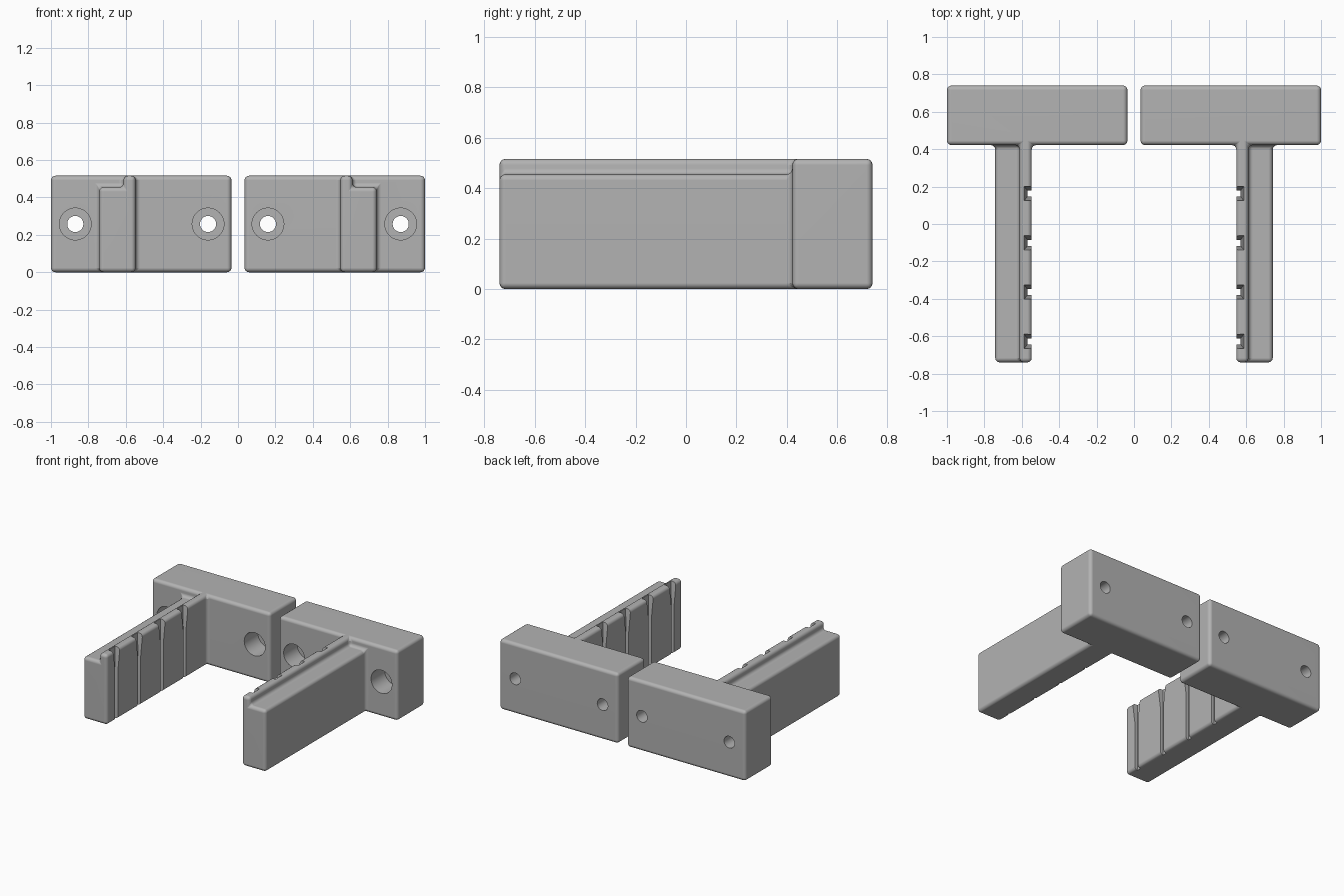
import bpy
import bmesh
from itertools import product
from math import pi
from mathutils import Matrix, Vector

cube = bpy.data.objects.get("Cube")
if cube:
    bpy.data.objects.remove(cube)

grey = bpy.data.materials.new("plain grey")
grey.use_nodes = True
colour = (0.45, 0.45, 0.45, 1)
grey.diffuse_color = colour
grey.node_tree.nodes["Principled BSDF"].inputs["Base Color"].default_value = colour


def make_object(name, bm):
    bmesh.ops.recalc_face_normals(bm, faces=bm.faces)
    mesh = bpy.data.meshes.new(name)
    bm.to_mesh(mesh)
    bm.free()
    mesh.materials.append(grey)
    obj = bpy.data.objects.new(name, mesh)
    bpy.context.collection.objects.link(obj)
    return obj


def cylinder_cutter(x, y0, y1, radius):
    bm = bmesh.new()
    place = Matrix.Translation((x, (y0 + y1) / 2, 0.258)) @ Matrix.Rotation(pi / 2, 4, "X")
    bmesh.ops.create_cone(bm, cap_ends=True, segments=48, radius1=radius,
                          radius2=radius, depth=y1 - y0, matrix=place)
    return make_object("hole_cutter", bm)


def notch_cutter(y):
    # Narrow vertical slot that widens into a funnel at the top
    bm = bmesh.new()
    rings = []
    for z, half, depth in ((-0.1, 0.016, 0.57), (0.36, 0.016, 0.57), (0.56, 0.0444, 0.592)):
        corners = ((0.5, -half), (depth, -half), (depth, half), (0.5, half))
        rings.append([bm.verts.new((x, y + dy, z)) for x, dy in corners])
    for low, high in zip(rings, rings[1:]):
        for i in range(4):
            j = (i + 1) % 4
            bm.faces.new((low[i], low[j], high[j], high[i]))
    bm.faces.new(rings[0])
    bm.faces.new(rings[-1])
    return make_object("notch_cutter", bm)


# Bracket body: plate, arm and raised lip as filled cells sharing one outer skin
xs = (0.035, 0.547, 0.612, 0.742, 1.0)
ys = (-0.74, 0.422, 0.74)
zs = (0, 0.455, 0.516)


def filled(cell):
    i, j, k = cell
    plate = j == 1 and 0 <= i <= 3 and 0 <= k <= 1
    arm = j == 0 and (i in (1, 2) and k == 0 or i == 1 and k == 1)
    return plate or arm


bm = bmesh.new()
for cell in product(range(4), range(2), range(2)):
    if not filled(cell):
        continue
    for axis, side in product(range(3), (0, 1)):
        neighbour = list(cell)
        neighbour[axis] += 2 * side - 1
        if filled(neighbour):
            continue
        u, v = (axis + 1) % 3, (axis + 2) % 3
        corners = []
        for a, b in ((0, 0), (1, 0), (1, 1), (0, 1)):
            index = list(cell)
            index[axis] += side
            index[u] += a
            index[v] += b
            corners.append(bm.verts.new(Vector((xs[index[0]], ys[index[1]], zs[index[2]]))))
        bm.faces.new(corners)
bmesh.ops.remove_doubles(bm, verts=bm.verts, dist=0.0001)
bmesh.ops.recalc_face_normals(bm, faces=bm.faces)
bmesh.ops.dissolve_limit(bm, angle_limit=0.02, verts=bm.verts, edges=bm.edges)
brackets = make_object("bracket_pair", bm)

# Rounded edges and fillets
bevel = brackets.modifiers.new("rounding", "BEVEL")
bevel.width = 0.024
bevel.segments = 4
bevel.limit_method = "ANGLE"

# Counterbored screw holes and arm notches
cutters = [notch_cutter(0.163 - 0.2635 * i) for i in range(4)]
for x in (0.16, 0.87):
    cutters.append(cylinder_cutter(x, 0.3, 0.58, 0.085))
    cutters.append(cylinder_cutter(x, 0.5, 0.9, 0.043))
for cutter in cutters:
    cutter.hide_render = True
    cut = brackets.modifiers.new("cut", "BOOLEAN")
    cut.operation = "DIFFERENCE"
    cut.solver = "EXACT"
    cut.object = cutter

# Matching bracket on the other side
mirror = brackets.modifiers.new("mirror", "MIRROR")
mirror.use_axis[0] = True
mirror.use_clip = False

# Bake the shape, drop the cutters and smooth the rounded edges
bpy.context.view_layer.update()
graph = bpy.context.evaluated_depsgraph_get()
baked = bpy.data.meshes.new_from_object(brackets.evaluated_get(graph))
brackets.modifiers.clear()
brackets.data = baked
for cutter in cutters:
    bpy.data.objects.remove(cutter)
bpy.ops.object.select_all(action="DESELECT")
brackets.select_set(True)
bpy.context.view_layer.objects.active = brackets
bpy.ops.object.shade_smooth_by_angle(angle=0.55)
normals = brackets.modifiers.new("flat faces", "WEIGHTED_NORMAL")
normals.keep_sharp = True
